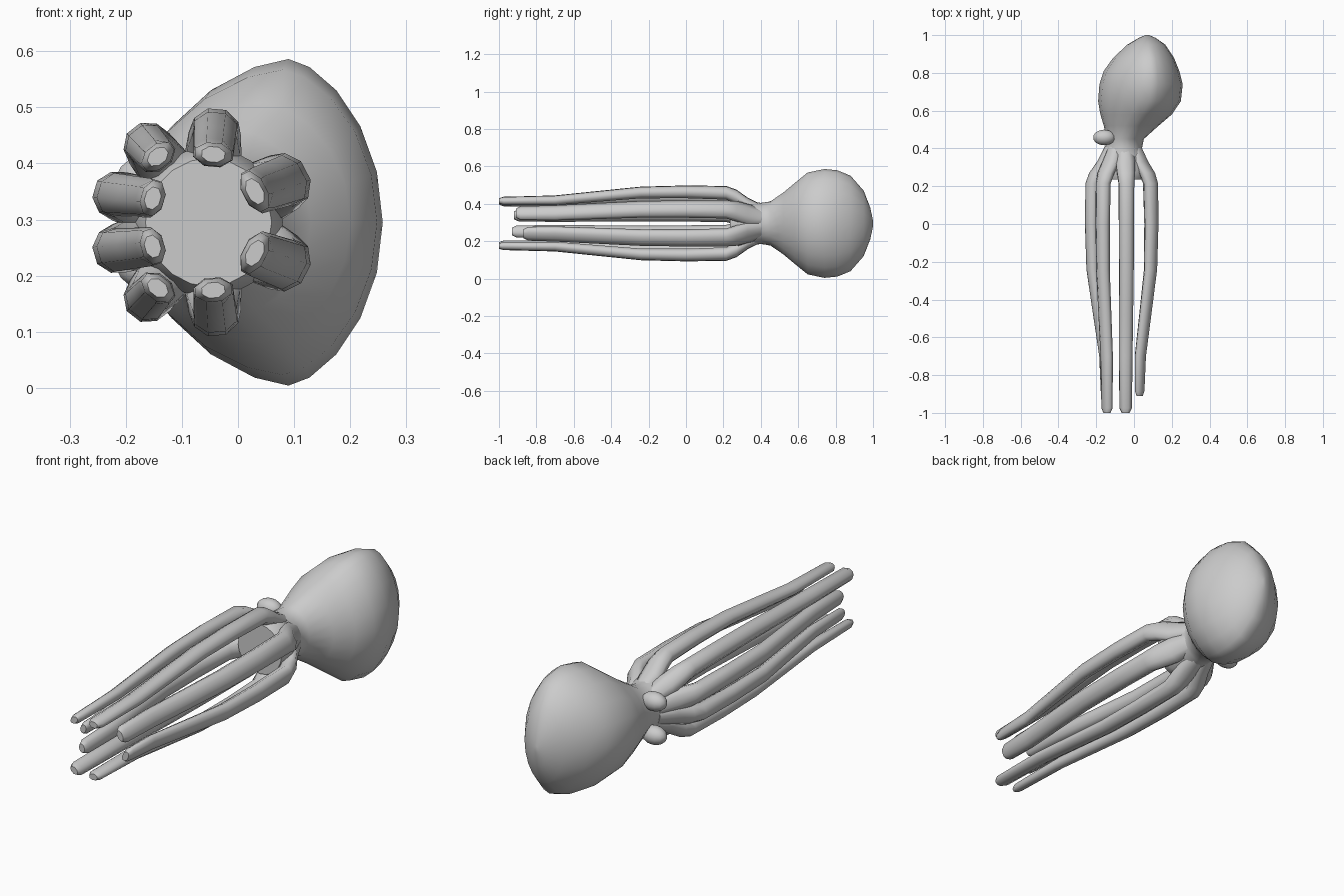
import bpy, bmesh, math
from mathutils import Vector

if "Cube" in bpy.data.objects:
    bpy.data.objects.remove(bpy.data.objects["Cube"])

MID = 0.295  # height of the mirror plane


def finish(name, bm, angle=60):
    bmesh.ops.recalc_face_normals(bm, faces=bm.faces)
    me = bpy.data.meshes.new(name)
    bm.to_mesh(me)
    bm.free()
    ob = bpy.data.objects.new(name, me)
    bpy.context.collection.objects.link(ob)
    bpy.ops.object.select_all(action='DESELECT')
    ob.select_set(True)
    bpy.context.view_layer.objects.active = ob
    bpy.ops.object.shade_smooth_by_angle(angle=math.radians(angle))
    return ob


def loft(name, rings):
    bm = bmesh.new()
    loops = [[bm.verts.new(p) for p in ring] for ring in rings]
    n = len(loops[0])
    for a, b in zip(loops, loops[1:]):
        for i in range(n):
            j = (i + 1) % n
            bm.faces.new((a[i], a[j], b[j], b[i]))
    bm.faces.new(loops[0])
    bm.faces.new(loops[-1])
    return finish(name, bm)


# mantle, neck and head: y, left x, right x, ridge x, half height
sections = [
    (0.235, -0.165, 0.060, -0.050, 0.115),
    (0.28, -0.185, 0.080, -0.050, 0.135),
    (0.34, -0.180, 0.065, -0.050, 0.118),
    (0.40, -0.155, 0.042, -0.055, 0.110),
    (0.45, -0.145, 0.052, -0.045, 0.117),
    (0.52, -0.160, 0.130, -0.005, 0.165),
    (0.58, -0.178, 0.200, 0.040, 0.215),
    (0.65, -0.190, 0.248, 0.080, 0.272),
    (0.74, -0.183, 0.258, 0.090, 0.291),
    (0.81, -0.160, 0.240, 0.090, 0.284),
    (0.88, -0.110, 0.212, 0.085, 0.255),
    (0.95, -0.035, 0.165, 0.075, 0.175),
    (0.985, 0.025, 0.115, 0.070, 0.085),
    (1.0, 0.060, 0.080, 0.070, 0.015),
]
rings = []
for y, xl, xr, xp, h in sections:
    p = 1 + 0.28 * min(1, h / 0.29) ** 2   # larger sections get a pointed ridge
    ring = []
    for k in range(20):
        t = 2 * math.pi * k / 20
        c = math.cos(t)
        w = xr - xp if c > 0 else xp - xl
        ring.append((xp + math.copysign(abs(c) ** p, c) * w, y, MID + h * math.sin(t)))
    rings.append(ring)
loft("mantle_and_head", rings)

# eyes
for s, side in ((1, "upper"), (-1, "lower")):
    bm = bmesh.new()
    bmesh.ops.create_uvsphere(bm, u_segments=14, v_segments=9, radius=1)
    bmesh.ops.scale(bm, vec=(0.060, 0.042, 0.042), verts=bm.verts)
    bmesh.ops.translate(bm, vec=(-0.158, 0.458, MID + s * 0.078), verts=bm.verts)
    finish(side + "_eye", bm)

# arms: (outer x, z), (tip x, z), width, tip y of upper and lower copies
AXIS = Vector((-0.055, MID))
arms = [
    ("outer_left", (-0.166, 0.437), (-0.143, 0.412), 0.040, (-1.0, -1.0)),
    ("inner_left", (-0.224, 0.345), (-0.152, 0.338), 0.040, (-0.92, -0.93)),
    ("middle", (-0.040, 0.464), (-0.044, 0.416), 0.042, (-1.0, -1.0)),
    ("right", (0.092, 0.372), (0.030, 0.350), 0.048, (-0.91, -0.87)),
]


def arm(name, outer, tip, width, end, flip):
    outer, tip = Vector(outer), Vector(tip)
    rad = (outer - AXIS).normalized()
    tan = Vector((-rad.y, rad.x))
    # y, centre, tangential and radial radius
    path = [(0.41, AXIS.lerp(outer, 0.40), width, 0.030),
            (0.33, AXIS.lerp(outer, 0.60), width * 1.25, 0.036),
            (0.27, AXIS.lerp(outer, 0.84), width * 1.15, 0.038),
            (0.215, AXIS.lerp(outer, 0.97), width, 0.036)]
    for y, f in ((0.0, 1.0), (-0.24, 0.93), (-0.48, 0.48), (-0.70, 0.06)):
        k = (0.2 - y) / 1.2
        path.append((y, tip.lerp(outer, f), width * (1 - 0.18 * k), 0.036 - 0.014 * k))
    path.append((end + 0.025, tip, width * 0.80, 0.021))
    path.append((end, tip, width * 0.50, 0.014))
    rings = []
    for y, c, a, b in path:
        ring = []
        for i in range(8):
            t = math.pi * (i + 0.5) / 4
            q = c + tan * a * 1.05 * math.cos(t) + rad * b * 1.05 * math.sin(t)
            ring.append((q.x, y, MID + flip * (q.y - MID)))
        rings.append(ring)
    loft(name, rings)


for name, outer, tip, width, ends in arms:
    arm("upper_" + name + "_arm", outer, tip, width, ends[0], 1)
    arm("lower_" + name + "_arm", outer, tip, width, ends[1], -1)
